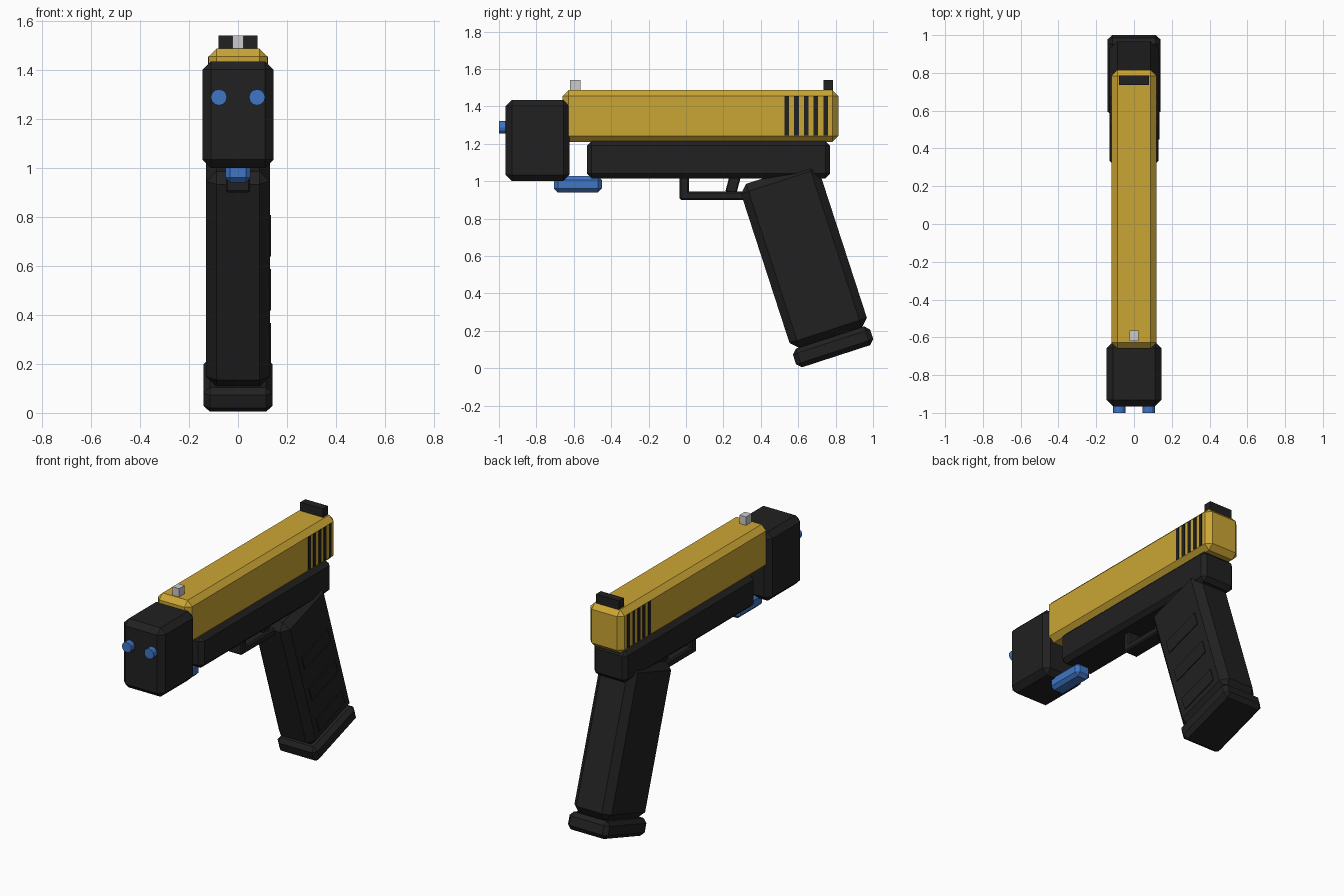
import bpy, bmesh, math
from mathutils import Matrix, Vector

if "Cube" in bpy.data.objects:
    bpy.data.objects.remove(bpy.data.objects["Cube"])


def material(name, rgb):
    m = bpy.data.materials.new(name)
    m.diffuse_color = (*rgb, 1)
    m.use_nodes = True
    m.node_tree.nodes["Principled BSDF"].inputs["Base Color"].default_value = m.diffuse_color
    return m


BLACK = material("matte black", (0.015, 0.015, 0.015))
GOLD = material("gold yellow", (0.60, 0.38, 0.035))
BLUE = material("blue", (0.05, 0.18, 0.56))
GREY = material("light grey", (0.60, 0.60, 0.60))
TILT = Matrix.Rotation(math.radians(18), 4, 'X')


def finish(name, bm, mat):
    mesh = bpy.data.meshes.new(name)
    bm.to_mesh(mesh)
    bm.free()
    mesh.materials.append(mat)
    ob = bpy.data.objects.new(name, mesh)
    bpy.context.collection.objects.link(ob)
    return ob


def box(name, x, y, z, mat, bevel=0.0, frame=Matrix()):
    """Chamfered box from (min, max) ranges, placed in an optional tilted frame."""
    lo, hi = Vector((x[0], y[0], z[0])), Vector((x[1], y[1], z[1]))
    bm = bmesh.new()
    bmesh.ops.create_cube(bm, size=1, matrix=Matrix.LocRotScale((lo + hi) / 2, None, hi - lo))
    if bevel:
        bmesh.ops.bevel(bm, geom=bm.edges[:], offset=bevel, segments=1,
                        profile=0.5, affect='EDGES', clamp_overlap=True)
    bm.transform(frame)
    return finish(name, bm, mat)


# Slide, frame and front cartridge
box("slide", (-0.12, 0.12), (-0.66, 0.815), (1.21, 1.487), GOLD, 0.032)
box("frame", (-0.118, 0.118), (-0.53, 0.77), (1.015, 1.215), BLACK, 0.025)
box("cartridge", (-0.145, 0.145), (-0.965, -0.622), (1.0, 1.435), BLACK, 0.034)

# Slide serrations, thin plates on both sides
for i in range(5):
    y = 0.526 + 0.052 * i
    for side, s in (("right", 1), ("left", -1)):
        xs = sorted((s * 0.117, s * 0.123))
        box(f"serration_{side}_{i + 1}", xs, (y, y + 0.025), (1.245, 1.455), BLACK)

# Sights
box("front_sight", (-0.023, 0.023), (-0.62, -0.565), (1.47, 1.54), GREY)
box("rear_sight", (-0.08, 0.08), (0.735, 0.785), (1.47, 1.541), BLACK)

# Front contacts
for side, x in (("left", -0.078), ("right", 0.078)):
    bm = bmesh.new()
    bmesh.ops.create_cone(bm, cap_ends=True, segments=12, radius1=0.033, radius2=0.033, depth=0.06,
                          matrix=Matrix.Translation((x, -0.97, 1.288)) @ Matrix.Rotation(math.pi / 2, 4, 'X'))
    finish(f"contact_{side}", bm, BLUE)

# Lamp under the frame
box("under_lamp", (-0.052, 0.052), (-0.705, -0.45), (0.94, 1.027), BLUE, 0.02)

# Trigger guard and trigger
box("guard_front", (-0.05, 0.05), (-0.035, 0.015), (0.9, 1.03), BLACK, 0.008)
box("guard_bottom", (-0.05, 0.05), (-0.035, 0.34), (0.9, 0.945), BLACK, 0.008)
box("trigger", (-0.03, 0.03), (-0.03, 0.03), (-0.05, 0.05), BLACK, 0.006,
    Matrix.Translation((0.252, 0 + 0.0, 0)) @ Matrix.Translation((-0.252, 0.252, 0.985))
    @ Matrix.Rotation(math.radians(-15), 4, 'X'))

# Raked grip with base plate
box("grip", (-0.13, 0.13), (0.568, 1.003), (-0.085, 0.838), BLACK, 0.042, TILT)
box("base_plate", (-0.14, 0.14), (0.566, 1.0), (-0.187, -0.082), BLACK, 0.025, TILT)

# Raised grip ridges on the right side
for i in range(3):
    w = 0.505 - 0.232 * i
    box(f"grip_ridge_{i + 1}", (0.125, 0.135), (0.65, 0.92), (w - 0.045, w + 0.045), BLACK, 0, TILT)
